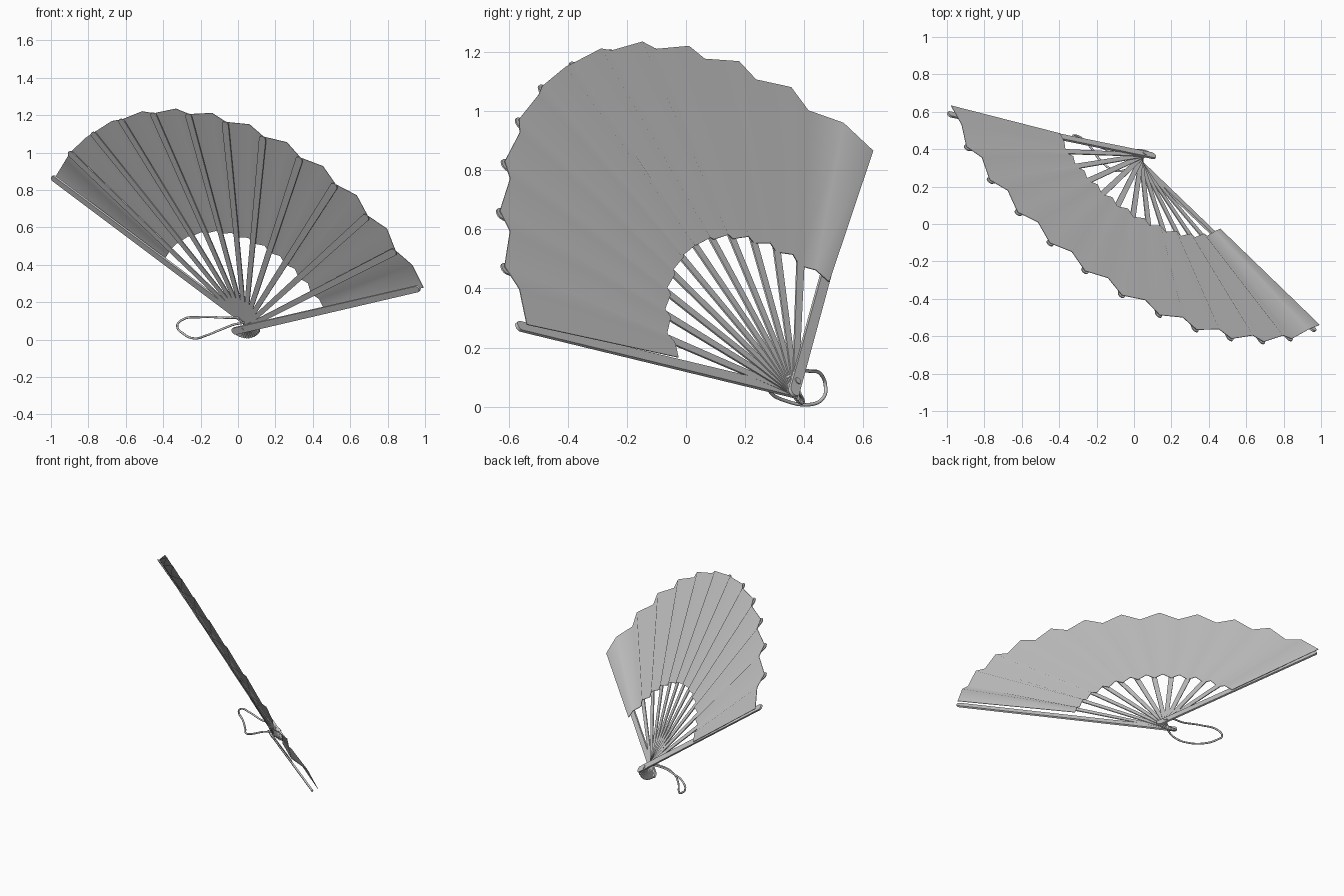
import bpy, bmesh, math
from mathutils import Vector, Matrix

if "Cube" in bpy.data.objects:
    bpy.data.objects.remove(bpy.data.objects["Cube"])

# fan frame: pivot, direction of both guards, normal towards the ribs
P = Vector((0.04, 0.355, 0.07))
u = Vector((0.93, -0.91, 0.21)).normalized()
l = Vector((-1.04, 0.26, 0.80)).normalized()
n = u.cross(l).normalized()
w = n.cross(u)
SPAN = u.angle(l) - 0.015
FRAME = Matrix.Translation(P) @ Matrix((u, w, n)).transposed().to_4x4()
N = 12                       # gaps between the 13 sticks
STEP = SPAN / N


def make(name, bm, smooth=None):
    bmesh.ops.recalc_face_normals(bm, faces=bm.faces[:])
    me = bpy.data.meshes.new(name)
    bm.to_mesh(me)
    bm.free()
    ob = bpy.data.objects.new(name, me)
    bpy.context.collection.objects.link(ob)
    if smooth:
        bpy.context.view_layer.objects.active = ob
        ob.select_set(True)
        bpy.ops.object.shade_smooth_by_angle(angle=math.radians(smooth))
        ob.select_set(False)
    return ob


def stick(name, angle, base, tip, w0, w1, thick, r1=1.33, r0=-0.075):
    """Flat tapered bar with round ends, leaning from base to tip height."""
    pts = []
    for i in range(9):
        a = math.pi / 2 + math.pi * i / 8
        pts.append((r0 + w0 / 2 + w0 / 2 * math.cos(a), w0 / 2 * math.sin(a)))
    for i in range(9):
        a = -math.pi / 2 + math.pi * i / 8
        pts.append((r1 - w1 / 2 + w1 / 2 * math.cos(a), w1 / 2 * math.sin(a)))
    bm = bmesh.new()

    def ring(dz):
        return [bm.verts.new((x, y, base + (tip - base) * max(x, 0) / r1 + dz))
                for x, y in pts]
    lo, hi = ring(-thick / 2), ring(thick / 2)
    bm.faces.new(lo[::-1])
    bm.faces.new(hi)
    k = len(pts)
    for i in range(k):
        j = (i + 1) % k
        bm.faces.new((lo[i], lo[j], hi[j], hi[i]))
    bm.transform(FRAME @ Matrix.Rotation(angle, 4, 'Z'))
    make(name, bm, 40)


# sticks, stacked at the pivot, guards at both ends
for i in range(N + 1):
    base = 0.03 - 0.06 * i / N
    guard = i in (0, N)
    stick("guard_stick" if guard else "rib", STEP * i, base, 0.015 if guard else 0.022,
          0.04 if guard else 0.024, 0.036 if guard else 0.042,
          0.012 if guard else 0.006)

# pleated leaf: folds touch the ribs, and rise behind them in between
bm = bmesh.new()
rows = []
for i in range(2 * N + 1):
    a = STEP * i / 2
    end = i in (0, 2 * N)
    if end:
        a += 0.022 if i else -0.012
    c, s = math.cos(a), math.sin(a)
    zi, zo = (-0.02, -0.02) if end else (-0.022, -0.03) if i % 2 else (0.004, 0.015)
    rows.append([[bm.verts.new((r * c, r * s, z + dz))
                  for r, z in ((0.575, zi), (1.322, zo))] for dz in (0, -0.003)])
for A, B in zip(rows, rows[1:]):
    (a0, a1), (a2, a3) = A
    (b0, b1), (b2, b3) = B
    for f in ((a0, a1, b1, b0), (a2, b2, b3, a3), (a1, a3, b3, b1), (a0, b0, b2, a2)):
        bm.faces.new(f)
for (e0, e1), (e2, e3) in (rows[0], rows[-1]):
    bm.faces.new((e0, e1, e3, e2))
bm.transform(FRAME)
make("pleated_leaf", bm, 60)

# pivot pin through the stack
bm = bmesh.new()
bmesh.ops.create_cone(bm, cap_ends=True, segments=20, radius1=0.012, radius2=0.012, depth=0.076)
bm.transform(FRAME)
make("pivot_pin", bm, 40)

# cord loop
path = [(0.04, 0.345, 0.1), (-0.1, 0.38, 0.118), (-0.2, 0.42, 0.12), (-0.3, 0.46, 0.105),
        (-0.325, 0.472, 0.07), (-0.29, 0.465, 0.03), (-0.24, 0.42, 0.007),
        (-0.17, 0.33, 0.022), (-0.1, 0.285, 0.05), (-0.03, 0.295, 0.078)]
cu = bpy.data.curves.new("cord_loop", 'CURVE')
cu.dimensions = '3D'
cu.bevel_depth = 0.006
cu.bevel_resolution = 2
cu.resolution_u = 6
sp = cu.splines.new('BEZIER')
sp.bezier_points.add(len(path) - 1)
for bp, p in zip(sp.bezier_points, path):
    bp.co = p
    bp.handle_left_type = bp.handle_right_type = 'AUTO'
sp.use_cyclic_u = True
bpy.context.collection.objects.link(bpy.data.objects.new("cord_loop", cu))
